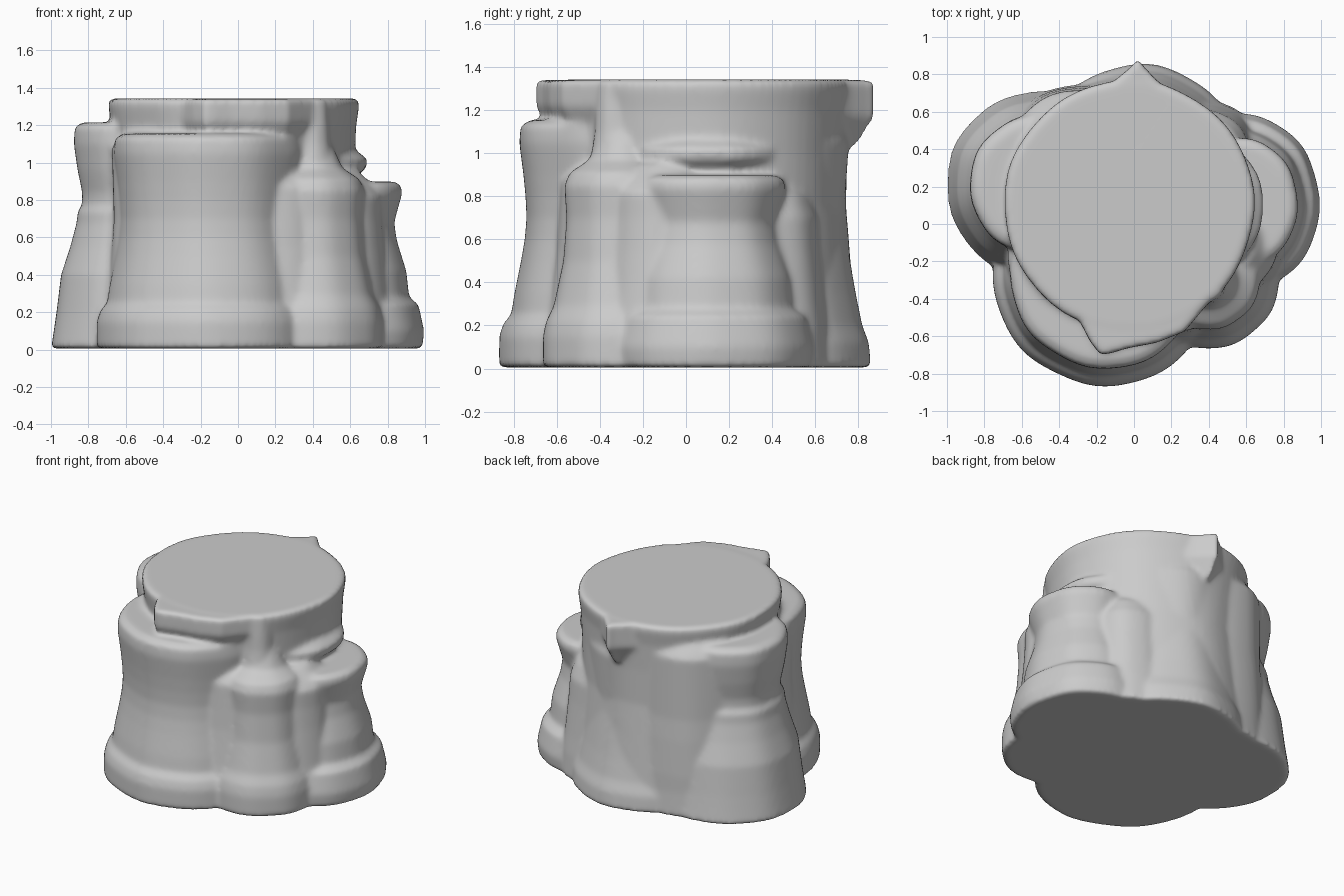
import bpy, bmesh, math

bm = bmesh.new()


def lobe(cx, cy, profile, sy=1.0, ripple=0.006, phase=0.0, n=72):
    """Closed turned column: profile is (z, radius) from bottom to top."""
    rings = []
    for z, r in profile:
        ring = []
        for i in range(n):
            a = math.tau * i / n
            k = r * (1 + ripple * (math.sin(5 * a + phase) + math.sin(9 * a + 2 * phase + z)))
            ring.append(bm.verts.new((cx + k * math.cos(a), cy + k * sy * math.sin(a), z)))
        rings.append(ring)
    for lo, hi in zip(rings, rings[1:]):
        for i in range(n):
            j = (i + 1) % n
            bm.faces.new((lo[i], lo[j], hi[j], hi[i]))
    bm.faces.new(rings[0][::-1])
    bm.faces.new(rings[-1])


def spur(points, z0, z1, inset):
    """Wedge under the rim: plan outline narrowed toward (0, 0.1) at its foot."""
    low = [bm.verts.new((x * inset, 0.1 + (y - 0.1) * inset, z0)) for x, y in points]
    mid = [bm.verts.new((x, y, z0 + 0.45 * (z1 - z0))) for x, y in points]
    top = [bm.verts.new((x, y, z1)) for x, y in points]
    n = len(points)
    for a, b in ((low, mid), (mid, top)):
        for i in range(n):
            j = (i + 1) % n
            bm.faces.new((a[i], a[j], b[j], b[i]))
    bm.faces.new(low[::-1])
    bm.faces.new(top)


# Tall central column with the flat top
lobe(-0.025, 0.1, [(0.005, 0.70), (0.5, 0.66), (0.75, 0.64), (1.0, 0.645), (1.2, 0.655),
                   (1.30, 0.67), (1.335, 0.668), (1.343, 0.655)], ripple=0.004)

# Left lobe
lobe(-0.5, 0.21, [(0.005, 0.505), (0.1, 0.49), (0.2, 0.475), (0.4, 0.45), (0.55, 0.40), (0.68, 0.365),
                  (0.74, 0.36), (0.77, 0.335), (0.84, 0.335), (0.96, 0.36), (1.1, 0.38), (1.19, 0.375),
                  (1.215, 0.335)], phase=1)

# Front lobe
lobe(-0.15, -0.26, [(0.005, 0.605), (0.15, 0.605), (0.21, 0.585), (0.25, 0.55), (0.35, 0.535), (0.5, 0.505),
                    (0.6, 0.488), (0.7, 0.48), (0.8, 0.485), (0.9, 0.495), (1.05, 0.515), (1.13, 0.508),
                    (1.155, 0.46)], phase=2)

# Small front right lobe
lobe(0.4, -0.29, [(0.005, 0.375), (0.15, 0.375), (0.22, 0.36), (0.29, 0.325), (0.5, 0.28), (0.7, 0.265),
                  (0.85, 0.275), (0.91, 0.25), (0.97, 0.16), (1.1, 0.1)], phase=3)

# Right lobe and the narrow step above it
lobe(0.555, 0.11, [(0.005, 0.43), (0.1, 0.44), (0.24, 0.41), (0.28, 0.36), (0.42, 0.345), (0.58, 0.295),
                   (0.68, 0.28), (0.77, 0.305), (0.84, 0.325), (0.88, 0.315), (0.898, 0.28)],
     sy=1.1, phase=4)
lobe(0.38, 0.1, [(0.85, 0.25), (0.93, 0.26), (0.97, 0.31), (1.02, 0.315), (1.06, 0.26)],
     sy=1.15, phase=5)

# Back lobe
lobe(0.03, 0.3, [(0.005, 0.555), (0.12, 0.545), (0.2, 0.515), (0.35, 0.485), (0.5, 0.46), (0.62, 0.44),
                 (0.7, 0.432), (0.9, 0.445), (1.05, 0.455), (1.15, 0.42)], phase=0.5)

# Webs that fill the valleys between neighbouring lobes: x, y, base, middle, top radius, height
for x, y, r0, r1, r2, h in ((-0.27, 0.27, 0.48, 0.46, 0.45, 1.19),
                            (-0.3, -0.15, 0.41, 0.375, 0.375, 1.13),
                            (0.2, -0.3, 0.36, 0.30, 0.28, 0.92),
                            (0.5, -0.1, 0.33, 0.28, 0.27, 0.87),
                            (0.36, 0.34, 0.33, 0.28, 0.23, 0.85)):
    lobe(x, y, [(0.005, r0), (0.18, r0 - 0.01), (0.3, (r0 + r1) / 2), (0.55, r1), (0.7, r1 - 0.01),
                (h - 0.05, r2), (h, r2 - 0.04), (h + 0.08, r2 - 0.12)], phase=x * 9)

# Pointed spurs on the top rim: back and front
spur([(0.2, 0.7), (0.12, 0.77), (0.05, 0.845), (0.02, 0.885), (-0.01, 0.845), (-0.1, 0.77), (-0.2, 0.7),
      (0, 0.4)], 1.03, 1.34, 0.88)
spur([(-0.3, -0.5), (-0.24, -0.62), (-0.18, -0.7), (-0.12, -0.69), (-0.04, -0.665), (0.12, -0.635),
      (0.27, -0.575), (0.4, -0.42), (0, -0.2)], 1.12, 1.34, 0.93)

# Gully ridge from the rim down to the small front right lobe
lobe(0.39, -0.32, [(0.85, 0.19), (0.93, 0.15), (1.0, 0.12), (1.1, 0.105), (1.2, 0.1), (1.335, 0.09)])

bmesh.ops.recalc_face_normals(bm, faces=bm.faces)
mesh = bpy.data.meshes.new("rock_stump")
bm.to_mesh(mesh)
bm.free()
rock = bpy.data.objects.new("rock_stump", mesh)
bpy.context.collection.objects.link(rock)

# Fuse the lobes into one skin and soften the ledges
fuse = rock.modifiers.new("fuse", 'REMESH')
fuse.mode = 'VOXEL'
fuse.voxel_size = 0.016
fuse.use_smooth_shade = True
soft = rock.modifiers.new("soften", 'SMOOTH')
soft.factor = 0.5
soft.iterations = 10
